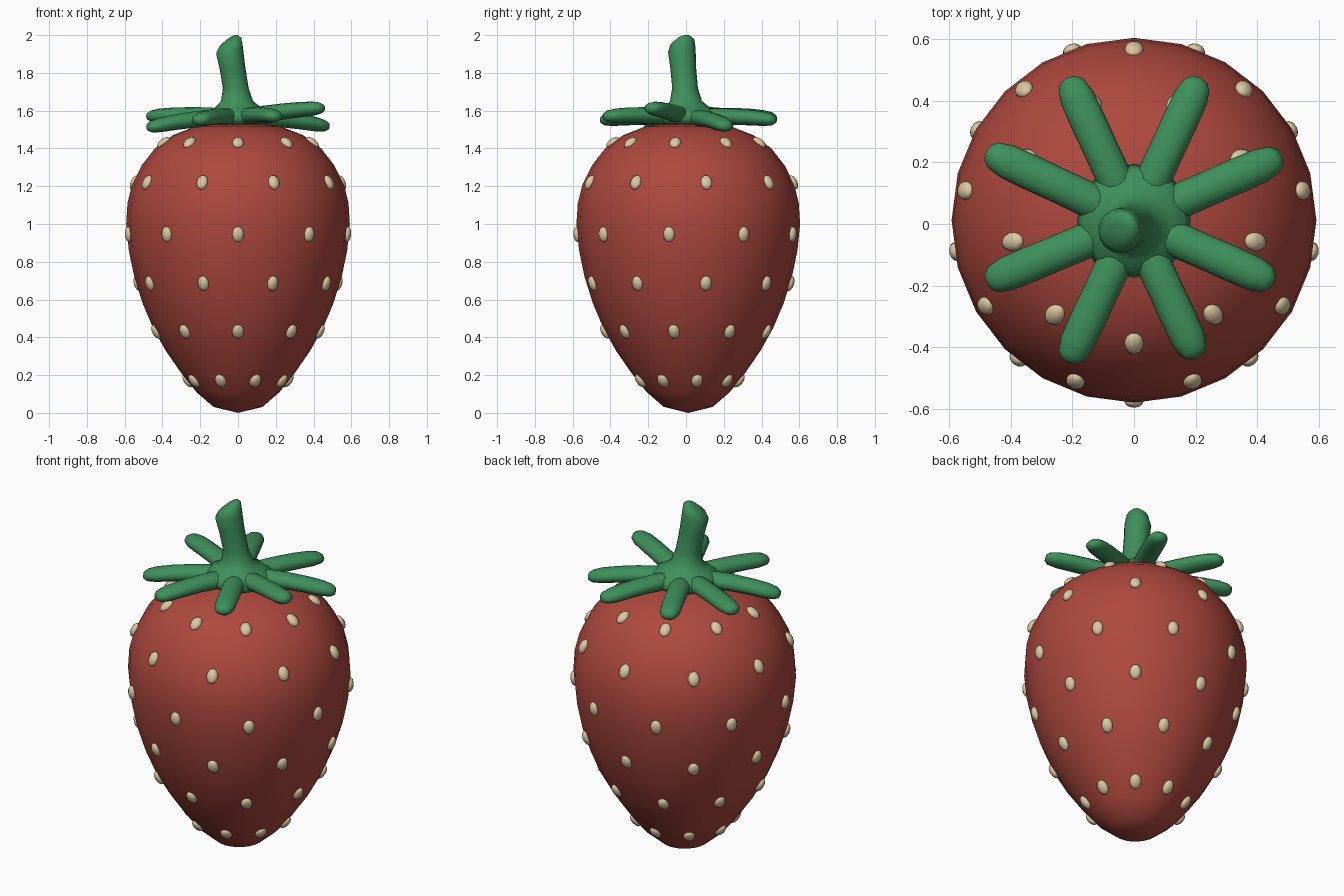
import bpy, bmesh, math
from mathutils import Vector, Matrix

if "Cube" in bpy.data.objects:
    bpy.data.objects.remove(bpy.data.objects["Cube"])


def material(name, rgb):
    m = bpy.data.materials.new(name)
    m.diffuse_color = (*rgb, 1)
    m.use_nodes = True
    m.node_tree.nodes["Principled BSDF"].inputs["Base Color"].default_value = m.diffuse_color
    return m


RED = material("berry red", (0.42, 0.066, 0.048))
GREEN = material("leaf green", (0.048, 0.28, 0.105))
CREAM = material("seed cream", (0.70, 0.58, 0.36))


def finish(bm, name, mat):
    bmesh.ops.recalc_face_normals(bm, faces=bm.faces)
    for f in bm.faces:
        f.smooth = True
    me = bpy.data.meshes.new(name)
    bm.to_mesh(me)
    bm.free()
    me.materials.append(mat)
    ob = bpy.data.objects.new(name, me)
    bpy.context.collection.objects.link(ob)
    return ob


def loft(bm, rings, sides, start=None, end=None):
    """Skin rings of (centre, u, v); close the ends with a point or a cap."""
    loops = []
    for c, u, v in rings:
        loops.append([bm.verts.new(c + u * math.cos(a) + v * math.sin(a))
                      for a in (2 * math.pi * i / sides for i in range(sides))])
    for lo, hi in zip(loops, loops[1:]):
        for i in range(sides):
            j = (i + 1) % sides
            bm.faces.new((lo[i], lo[j], hi[j], hi[i]))
    for loop, tip in ((loops[0], start), (loops[-1], end)):
        if tip is None:
            bm.faces.new(loop)
        else:
            p = bm.verts.new(tip)
            for i in range(sides):
                bm.faces.new((loop[i], loop[(i + 1) % sides], p))


# Berry body: lathe profile (radius, height)
CY = 0.012
PROFILE = [(0.13, 0.032), (0.22, 0.11), (0.30, 0.21), (0.383, 0.33), (0.45, 0.45),
           (0.505, 0.58), (0.549, 0.72), (0.578, 0.86), (0.592, 1.0), (0.585, 1.11),
           (0.56, 1.21), (0.51, 1.31), (0.44, 1.40), (0.345, 1.47), (0.23, 1.515),
           (0.11, 1.535)]
bm = bmesh.new()
loft(bm, [(Vector((0, CY, z)), Vector((r, 0, 0)), Vector((0, r, 0))) for r, z in PROFILE],
     24, Vector((0, CY, 0)), Vector((0, CY, 1.54)))
finish(bm, "berry_body", RED)


def surface(z):
    """Radius of the body and its outward slope at a height."""
    for (r0, z0), (r1, z1) in zip(PROFILE, PROFILE[1:]):
        if z0 <= z <= z1:
            return r0 + (r1 - r0) * (z - z0) / (z1 - z0), math.atan2(r0 - r1, z1 - z0)


# Seeds: six rows of nine, alternate rows turned by half a step
bm = bmesh.new()
for row, z in enumerate((1.43, 1.22, 0.945, 0.685, 0.43, 0.17)):
    r, slope = surface(z)
    for k in range(9):
        ang = math.radians(-90 + 40 * k + (20 if row % 2 else 0))
        pos = Vector((r * math.cos(ang), CY + r * math.sin(ang), z))
        mat = (Matrix.Translation(pos) @ Matrix.Rotation(ang, 4, 'Z')
               @ Matrix.Rotation(-slope, 4, 'Y')
               @ Matrix.Diagonal((0.022, 0.031, 0.041, 1)))
        bmesh.ops.create_uvsphere(bm, u_segments=12, v_segments=8, radius=1, matrix=mat)
finish(bm, "seeds", CREAM)

# Calyx leaves: rounded fingers, given by tip (x, y, z)
TIPS = [(0.215, 0.475, 1.55), (-0.215, 0.475, 1.56), (-0.48, 0.235, 1.57),
        (-0.48, -0.19, 1.51), (-0.215, -0.45, 1.55), (0.205, -0.435, 1.57),
        (0.455, -0.19, 1.615), (0.48, 0.22, 1.515)]
# (fraction along the leaf, half width, half thickness)
SHAPE = [(0.0, 0.045, 0.04), (0.3, 0.058, 0.045), (0.5, 0.057, 0.043), (0.7, 0.058, 0.041),
         (0.86, 0.056, 0.038), (0.95, 0.045, 0.031), (0.99, 0.026, 0.019)]
bm = bmesh.new()
for t in TIPS:
    tip, base = Vector(t), Vector((0, 0.01, 1.56))
    side = Vector((-(tip - base).y, (tip - base).x, 0)).normalized()
    up = (tip - base).cross(side).normalized()

    def path(f):
        p = base.lerp(tip, f)
        p.z = base.z + (tip.z - base.z) * f ** 1.3 + 0.012 * math.sin(math.pi * f)
        return p
    loft(bm, [(path(f), side * w, up * h) for f, w, h in SHAPE], 12, None, tip)
finish(bm, "calyx_leaves", GREEN)

# Stem: flared foot, slight lean and slanted top; (x, y, z, radius, tilt)
STEM = [(0, 0.01, 1.525, 0.15, 0), (0, 0.01, 1.56, 0.185, 0), (0, 0.01, 1.595, 0.165, 0),
        (0, 0.005, 1.615, 0.125, 0), (-0.005, 0, 1.65, 0.085, 0), (-0.012, -0.005, 1.72, 0.068, 0),
        (-0.03, -0.015, 1.83, 0.068, 0.1), (-0.045, -0.022, 1.92, 0.073, 0.25),
        (-0.042, -0.02, 1.96, 0.064, 0.4), (-0.035, -0.014, 1.982, 0.038, 0.45)]
bm = bmesh.new()
loft(bm, [(Vector((x, y, z)), Vector((r * math.cos(t), 0, r * math.sin(t))),
           Vector((0, r, r * math.sin(t) * 0.6))) for x, y, z, r, t in STEM],
     16, None, Vector((-0.025, -0.008, 1.998)))
finish(bm, "stem", GREEN)
